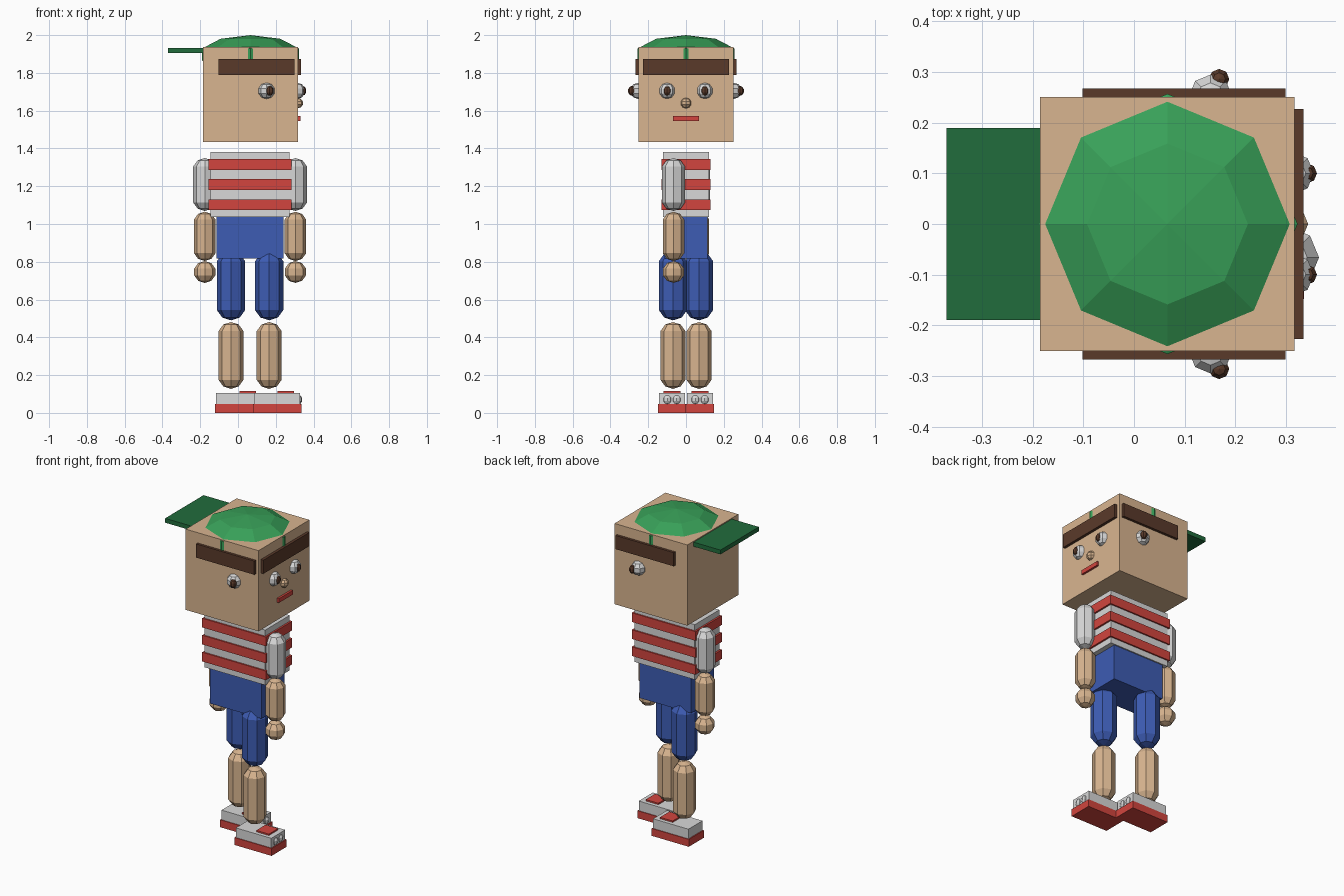
import bpy, bmesh, math

if "Cube" in bpy.data.objects:
    bpy.data.objects.remove(bpy.data.objects["Cube"])


def srgb(h):
    """Hex colour to linear RGBA."""
    out = []
    for i in (0, 2, 4):
        c = int(h[i:i + 2], 16) / 255
        out.append(c / 12.92 if c <= 0.04045 else ((c + 0.055) / 1.055) ** 2.4)
    return (*out, 1.0)


def material(name, h):
    m = bpy.data.materials.new(name)
    m.diffuse_color = srgb(h)
    m.use_nodes = True
    m.node_tree.nodes["Principled BSDF"].inputs["Base Color"].default_value = m.diffuse_color
    return m


SKIN = material("skin", "D9B590")
WHITE = material("white", "D8D8D8")
RED = material("red", "D2453E")
BLUE = material("blue", "3D5CB4")
BROWN = material("dark_brown", "5A3A2A")
GREEN = material("cap_green", "38A058")
DARK_GREEN = material("brim_green", "216C3C")


def finish(bm, name, mat):
    bmesh.ops.recalc_face_normals(bm, faces=bm.faces)
    me = bpy.data.meshes.new(name)
    bm.to_mesh(me)
    bm.free()
    me.materials.append(mat)
    ob = bpy.data.objects.new(name, me)
    bpy.context.collection.objects.link(ob)
    return ob


def box(name, mat, x, y, z):
    """Box from (min, max) pairs on each axis."""
    bm = bmesh.new()
    bmesh.ops.create_cube(bm, size=1)
    for v in bm.verts:
        v.co = [a + (b - a) * (c + 0.5) for c, (a, b) in zip(v.co, (x, y, z))]
    return finish(bm, name, mat)


def ball(name, mat, centre, rx, ry, rz, stretch=0.0):
    """Eight-sided, five-band ball; stretch lengthens the middle band."""
    bm = bmesh.new()
    bmesh.ops.create_uvsphere(bm, u_segments=8, v_segments=5, radius=1)
    for v in bm.verts:
        s = math.copysign(stretch / 2, v.co.z)
        v.co = (centre[0] + v.co.x * rx, centre[1] + v.co.y * ry,
                centre[2] + v.co.z * rz + s)
    return finish(bm, name, mat)


def limb(name, mat, x, y, z0, z1, r):
    """Faceted capsule standing between two heights, r = half width."""
    big = r / 0.951
    ball(name, mat, (x, y, (z0 + z1) / 2), big, big, big, z1 - z0 - 2 * big)


CX = 0.066  # body axis

# Head and cap
box("head", SKIN, (-0.185, 0.317), (-0.251, 0.251), (1.434, 1.937))
ball("cap_dome", GREEN, (CX, 0, 1.897), 0.27, 0.27, 0.103)
box("cap_brim", DARK_GREEN, (-0.37, -0.18), (-0.189, 0.189), (1.904, 1.931))

# Face on the +x side
box("front_brow", BROWN, (0.31, 0.334), (-0.227, 0.227), (1.788, 1.873))
ball("nose", SKIN, (0.315, 0, 1.64), 0.03, 0.03, 0.028)
box("mouth", RED, (0.31, 0.33), (-0.068, 0.068), (1.545, 1.571))

for s, side in ((-1, "right"), (1, "left")):
    # Front eyes
    ball(f"{side}_front_eye", WHITE, (0.313, s * 0.1, 1.705), 0.044, 0.044, 0.043)
    ball(f"{side}_front_pupil", BROWN, (0.341, s * 0.1, 1.705), 0.021, 0.021, 0.026)
    # Brow and eye on the head's sides
    y0, y1 = sorted((s * 0.245, s * 0.267))
    box(f"{side}_side_brow", BROWN, (-0.102, 0.299), (y0, y1), (1.788, 1.873))
    ball(f"{side}_side_eye", WHITE, (0.151, s * 0.252, 1.705), 0.045, 0.045, 0.043)
    ball(f"{side}_side_pupil", BROWN, (0.168, s * 0.286, 1.705), 0.021, 0.021, 0.026)

# Striped shirt and shorts
box("shirt", WHITE, (-0.145, 0.272), (-0.121, 0.121), (1.037, 1.38))
for i in range(3):
    z = 1.074 + 0.106 * i
    box(f"shirt_stripe_{i + 1}", RED, (-0.156, 0.283), (-0.13, 0.13), (z, z + 0.057))
box("hips", BLUE, (-0.114, 0.241), (-0.113, 0.113), (0.817, 1.037))

# Limbs, placed point-symmetrically around the body axis
for s, side in ((1, "near"), (-1, "far")):
    ax, ay = CX - 0.002 + s * 0.24, -s * 0.066
    limb(f"{side}_sleeve", WHITE, ax, ay, 1.069, 1.349, 0.061)
    limb(f"{side}_forearm", SKIN, ax, ay, 0.804, 1.065, 0.057)
    ball(f"{side}_hand", SKIN, (ax, ay, 0.746), 0.059, 0.059, 0.058)

    lx, ly = CX - 0.002 + s * 0.101, -s * 0.069
    limb(f"{side}_thigh", BLUE, lx, ly, 0.49, 0.857, 0.075)
    limb(f"{side}_calf", SKIN, lx, ly, 0.127, 0.481, 0.066)

    # Shoe pointing along +x
    fx, fy = lx + 0.042, -s * 0.074
    box(f"{side}_sole", RED, (fx - 0.128, fx + 0.128), (fy - 0.074, fy + 0.074), (0, 0.046))
    box(f"{side}_shoe_upper", WHITE, (fx - 0.122, fx + 0.122),
        (fy - 0.069, fy + 0.069), (0.046, 0.106))
    box(f"{side}_shoe_tongue", RED, (fx + 0.003, fx + 0.09),
        (fy - 0.046, fy + 0.046), (0.1, 0.115))
    for t in (-1, 1):
        ball(f"{side}_toe_bump_{t + 2}", WHITE, (fx + 0.112, fy + t * 0.025, 0.07),
             0.022, 0.026, 0.026)
